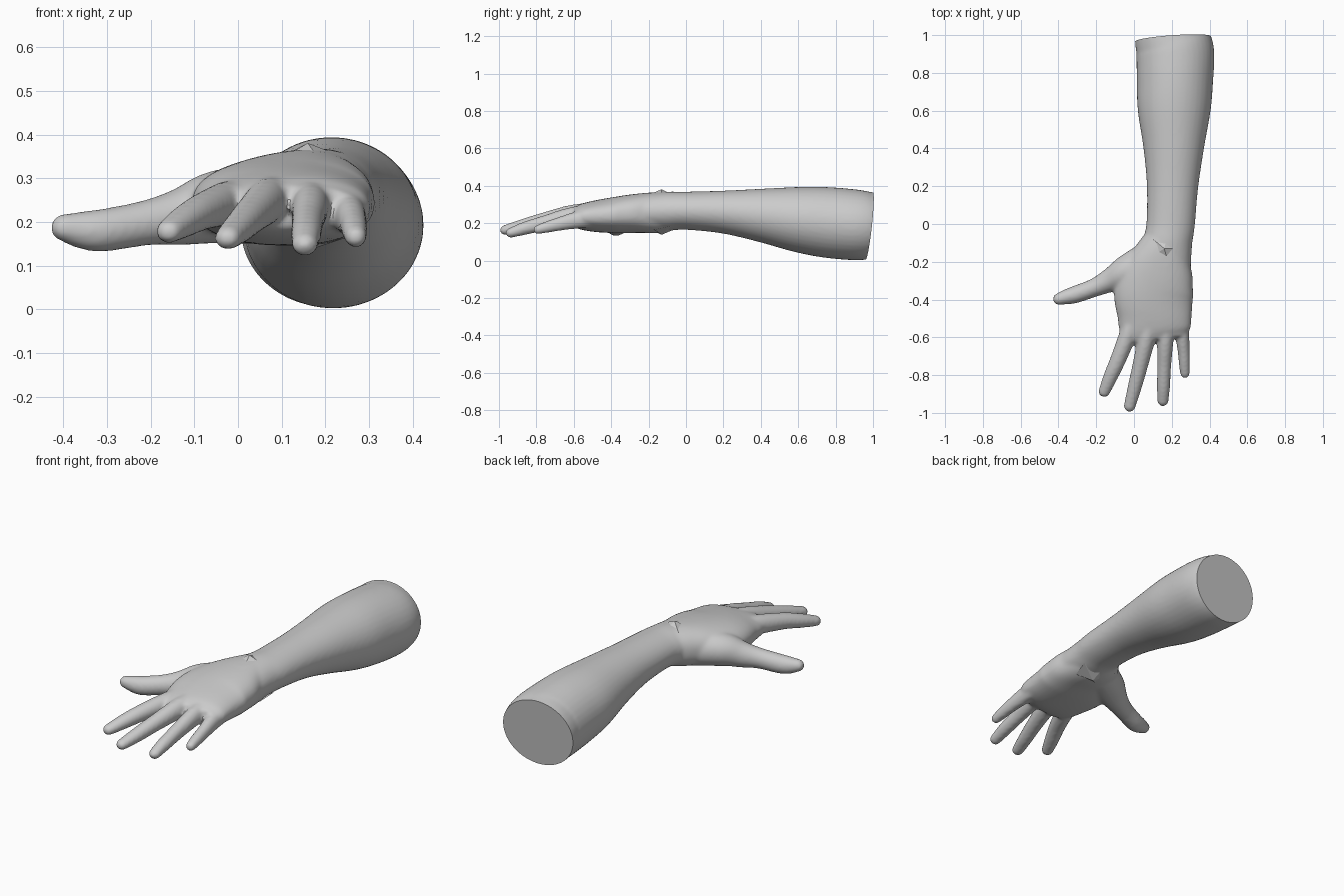
import bpy, bmesh, math
from mathutils import Vector

if "Cube" in bpy.data.objects:
    bpy.data.objects.remove(bpy.data.objects["Cube"])

grey = bpy.data.materials.new("plain grey")
grey.diffuse_color = (0.6, 0.6, 0.6, 1)
grey.use_nodes = True
grey.node_tree.nodes["Principled BSDF"].inputs["Base Color"].default_value = grey.diffuse_color


def spline(pts, steps):
    """Smooth curve through control rows of any length."""
    p = [Vector(r) for r in pts]
    p = [p[0] * 2 - p[1]] + p + [p[-1] * 2 - p[-2]]
    out = []
    for i in range(1, len(p) - 2):
        a, b, c, d = p[i - 1:i + 3]
        for k in range(steps):
            t = k / steps
            out.append(0.5 * (2 * b + (c - a) * t + (2 * a - 5 * b + 4 * c - d) * t * t
                              + (3 * b - a - 3 * c + d) * t ** 3))
    return out + [p[-2]]


def limb(name, pts, round_tip=True, sides=28, power=1.0):
    """Closed tube along rows of (x, y, z, half width, half height)."""
    rows = spline(pts, 6)
    cen = [Vector(r[:3]) for r in rows]
    rings = []
    for i, r in enumerate(rows):
        tan = (cen[min(i + 1, len(cen) - 1)] - cen[max(i - 1, 0)]).normalized()
        rings.append((cen[i], tan, r[3], r[4]))
    if round_tip:
        c, tan, w, h = rings[-1]
        for a in (20, 40, 60, 75, 86):
            s, k = math.sin(math.radians(a)), math.cos(math.radians(a))
            rings.append((c + tan * min(w, h) * s, tan, w * k, h * k))
    bm = bmesh.new()
    loops = []
    for c, tan, w, h in rings:
        side = tan.cross(Vector((0, 0, 1))).normalized()
        up = side.cross(tan)
        loop = []
        for j in range(sides):
            a = 2 * math.pi * j / sides
            u, v = math.cos(a), math.sin(a)
            u = math.copysign(abs(u) ** power, u)
            v = math.copysign(abs(v) ** power, v)
            loop.append(bm.verts.new(c + side * w * u + up * h * v))
        loops.append(loop)
    for l, m in zip(loops, loops[1:]):
        for j in range(sides):
            k = (j + 1) % sides
            bm.faces.new((l[j], l[k], m[k], m[j]))
    bm.faces.new(loops[0])
    bm.faces.new(loops[-1])
    bmesh.ops.recalc_face_normals(bm, faces=bm.faces)
    me = bpy.data.meshes.new(name)
    bm.to_mesh(me)
    bm.free()
    ob = bpy.data.objects.new(name, me)
    bpy.context.collection.objects.link(ob)
    return ob


def span(y, x0, x1, z0, z1):
    return ((x0 + x1) / 2, y, (z0 + z1) / 2, (x1 - x0) / 2, (z1 - z0) / 2)


# Forearm, run past the elbow so it can be cut flat
forearm = limb("forearm", [
    span(1.10, 0.00, 0.40, 0.01, 0.35), span(0.98, 0.005, 0.405, 0.005, 0.367),
    span(0.90, 0.012, 0.425, 0.002, 0.38), span(0.75, 0.015, 0.418, 0.016, 0.393),
    span(0.60, 0.02, 0.405, 0.045, 0.395), span(0.40, 0.05, 0.37, 0.10, 0.385),
    span(0.20, 0.068, 0.34, 0.145, 0.374), span(0.00, 0.066, 0.322, 0.165, 0.368),
    span(-0.10, 0.05, 0.308, 0.16, 0.368), span(-0.25, 0.03, 0.30, 0.16, 0.355)],
    round_tip=False, sides=40)

# Palm
palm = limb("palm", [
    span(-0.07, 0.07, 0.30, 0.17, 0.366), span(-0.15, 0.01, 0.302, 0.148, 0.366),
    span(-0.25, -0.06, 0.317, 0.148, 0.358), span(-0.36, -0.105, 0.315, 0.146, 0.343),
    span(-0.48, -0.088, 0.306, 0.152, 0.322), span(-0.56, -0.076, 0.30, 0.165, 0.303),
    span(-0.61, -0.05, 0.285, 0.185, 0.28)],
    round_tip=False, sides=40, power=0.88)

# Fingers: knuckle, middle joint, tip
fingers = [
    limb("index_finger", [(0.01, -0.46, 0.25, 0.05, 0.05), (-0.03, -0.58, 0.242, 0.047, 0.05),
         (-0.085, -0.72, 0.222, 0.042, 0.042), (-0.125, -0.81, 0.20, 0.038, 0.036),
         (-0.159, -0.89, 0.178, 0.031, 0.027)]),
    limb("middle_finger", [(0.09, -0.46, 0.26, 0.05, 0.05), (0.067, -0.60, 0.248, 0.047, 0.052),
         (0.03, -0.76, 0.215, 0.041, 0.042), (0.002, -0.87, 0.187, 0.037, 0.036),
         (-0.024, -0.968, 0.163, 0.031, 0.027)]),
    limb("ring_finger", [(0.17, -0.46, 0.255, 0.045, 0.05), (0.166, -0.61, 0.236, 0.043, 0.05),
         (0.16, -0.75, 0.202, 0.037, 0.041), (0.156, -0.86, 0.173, 0.035, 0.035),
         (0.153, -0.938, 0.148, 0.030, 0.027)]),
    limb("little_finger", [(0.25, -0.46, 0.235, 0.042, 0.05), (0.256, -0.59, 0.215, 0.037, 0.045),
         (0.264, -0.68, 0.195, 0.032, 0.036), (0.267, -0.74, 0.18, 0.030, 0.031),
         (0.27, -0.792, 0.166, 0.026, 0.025)]),
]
# Thumb with its fleshy root
thumb = limb("thumb", [
    (0.08, -0.18, 0.24, 0.09, 0.09), (-0.04, -0.255, 0.235, 0.088, 0.085),
    (-0.13, -0.30, 0.212, 0.063, 0.066), (-0.21, -0.337, 0.198, 0.049, 0.052),
    (-0.31, -0.373, 0.181, 0.046, 0.049), (-0.36, -0.386, 0.182, 0.040, 0.043),
    (-0.398, -0.397, 0.187, 0.032, 0.032)])

# Fuse everything into one skin
bpy.ops.object.select_all(action='DESELECT')
for ob in [forearm, palm, thumb] + fingers:
    ob.select_set(True)
bpy.context.view_layer.objects.active = forearm
bpy.ops.object.join()
arm = bpy.context.object
arm.name = "arm_and_hand"
fuse = arm.modifiers.new("fuse", 'REMESH')
fuse.mode = 'VOXEL'
fuse.voxel_size = 0.009
soft = arm.modifiers.new("soften", 'SMOOTH')
soft.factor = 0.5
soft.iterations = 8
for m in ("fuse", "soften"):
    bpy.ops.object.modifier_apply(modifier=m)

# Flat slanted cut at the elbow end
bm = bmesh.new()
bm.from_mesh(arm.data)
cut = bmesh.ops.bisect_plane(bm, geom=bm.verts[:] + bm.edges[:] + bm.faces[:],
                             plane_co=(0.2, 0.98, 0.19), plane_no=(-0.07, 1, -0.11),
                             clear_outer=True)
edges = [e for e in cut["geom_cut"] if isinstance(e, bmesh.types.BMEdge)]
bmesh.ops.contextual_create(bm, geom=edges)
bmesh.ops.recalc_face_normals(bm, faces=bm.faces)
bm.to_mesh(arm.data)
bm.free()
arm.data.materials.clear()
arm.data.materials.append(grey)
bpy.ops.object.shade_smooth_by_angle(angle=math.radians(35))


def facet(name, outline, peak):
    """Shallow faceted chip lying on the wrist."""
    bm = bmesh.new()
    rim = [bm.verts.new(p) for p in outline]
    top = bm.verts.new(peak)
    bm.faces.new(rim)
    for a, b in zip(rim, rim[1:] + rim[:1]):
        bm.faces.new((a, b, top))
    bmesh.ops.recalc_face_normals(bm, faces=bm.faces)
    me = bpy.data.meshes.new(name)
    bm.to_mesh(me)
    bm.free()
    me.materials.append(grey)
    bpy.context.collection.objects.link(bpy.data.objects.new(name, me))


# Angular folds above and below the wrist
facet("upper_wrist_fold", [(0.10, -0.08, 0.35), (0.17, -0.09, 0.36), (0.24, -0.13, 0.35),
      (0.18, -0.20, 0.352), (0.10, -0.17, 0.345)], (0.16, -0.13, 0.381))
facet("lower_wrist_fold", [(0.07, -0.07, 0.19), (0.17, -0.06, 0.168), (0.27, -0.08, 0.185),
      (0.25, -0.17, 0.165), (0.10, -0.18, 0.16)], (0.17, -0.13, 0.138))
